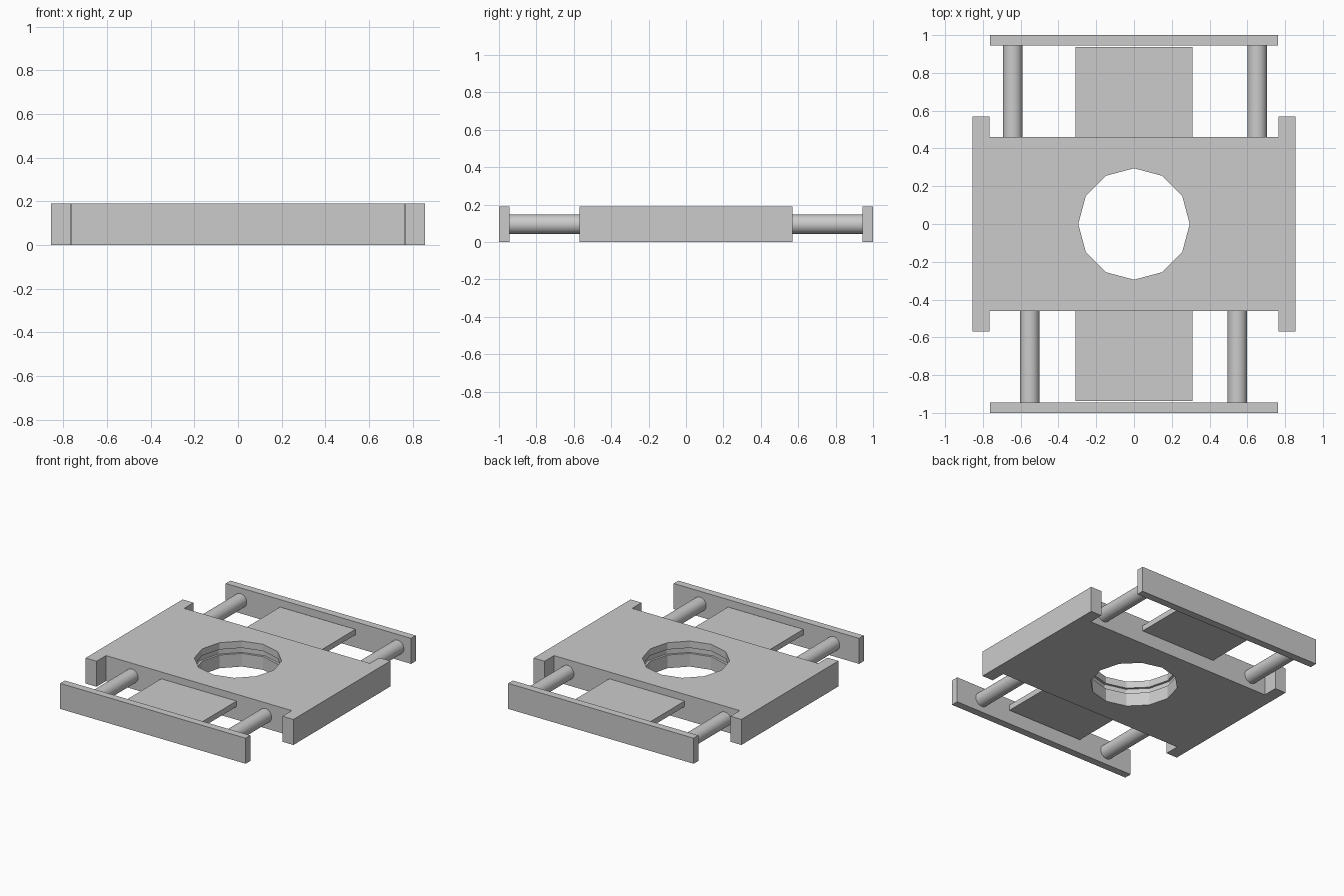
import bpy, bmesh, math
from mathutils import Matrix

if "Cube" in bpy.data.objects:
    bpy.data.objects.remove(bpy.data.objects["Cube"])

H = 0.19  # overall height


def finish(name, bm):
    bmesh.ops.recalc_face_normals(bm, faces=bm.faces)
    mesh = bpy.data.meshes.new(name)
    bm.to_mesh(mesh)
    bm.free()
    ob = bpy.data.objects.new(name, mesh)
    bpy.context.collection.objects.link(ob)
    return ob


def extrude(name, outline, z0, z1):
    bm = bmesh.new()
    face = bm.faces.new([bm.verts.new((x, y, z0)) for x, y in outline])
    top = bmesh.ops.extrude_face_region(bm, geom=[face])["geom"]
    verts = [g for g in top if isinstance(g, bmesh.types.BMVert)]
    bmesh.ops.translate(bm, verts=verts, vec=(0, 0, z1 - z0))
    return finish(name, bm)


def box(name, x0, x1, y0, y1, z0, z1):
    return extrude(name, [(x0, y0), (x1, y0), (x1, y1), (x0, y1)], z0, z1)


def ring(r, n=12):
    return [(r * math.cos(2 * math.pi * i / n), r * math.sin(2 * math.pi * i / n))
            for i in range(n)]


def cut(target, cutter):
    mod = target.modifiers.new("cut", "BOOLEAN")
    mod.operation = "DIFFERENCE"
    mod.solver = "EXACT"
    mod.object = cutter
    cutter.hide_render = True
    cutter.hide_set(True)


def rod(name, x, y0, y1, r=0.052):
    bm = bmesh.new()
    bmesh.ops.create_cone(bm, cap_ends=True, segments=32, radius1=r, radius2=r,
                          depth=abs(y1 - y0),
                          matrix=Matrix.Translation((x, (y0 + y1) / 2, H / 2))
                          @ Matrix.Rotation(math.pi / 2, 4, "X"))
    for f in bm.faces:
        f.smooth = len(f.verts) == 4
    for e in bm.edges:
        e.smooth = all(f.smooth for f in e.link_faces)
    return finish(name, bm)


# H-shaped body, with a twelve-sided port and a groove inside it
quarter = [(0.855, 0.57), (0.765, 0.57), (0.765, 0.46)]
upper = quarter + [(-x, y) for x, y in reversed(quarter)]
body = extrude("body", upper + [(x, -y) for x, y in reversed(upper)], 0, H)
cut(body, extrude("port_cutter", ring(0.295), -0.1, H + 0.1))
cut(body, extrude("groove_cutter", ring(0.312), 0.098, 0.139))

# Sliding tongues, end bars and guide rods on both ends
for side, s, rods in (("back", 1, (-0.642, 0.652)), ("front", -1, (-0.552, 0.547))):
    y0, y1 = sorted((s * 0.44, s * 0.937))
    box(side + "_tongue", -0.31, 0.31, y0, y1, 0.098, 0.139)
    y0, y1 = sorted((s * 0.945, s * 1.0))
    box(side + "_end_bar", -0.763, 0.763, y0, y1, 0, H)
    for label, x in zip(("left", "right"), rods):
        rod(f"{side}_{label}_rod", x, s * 0.44, s * 0.95)
